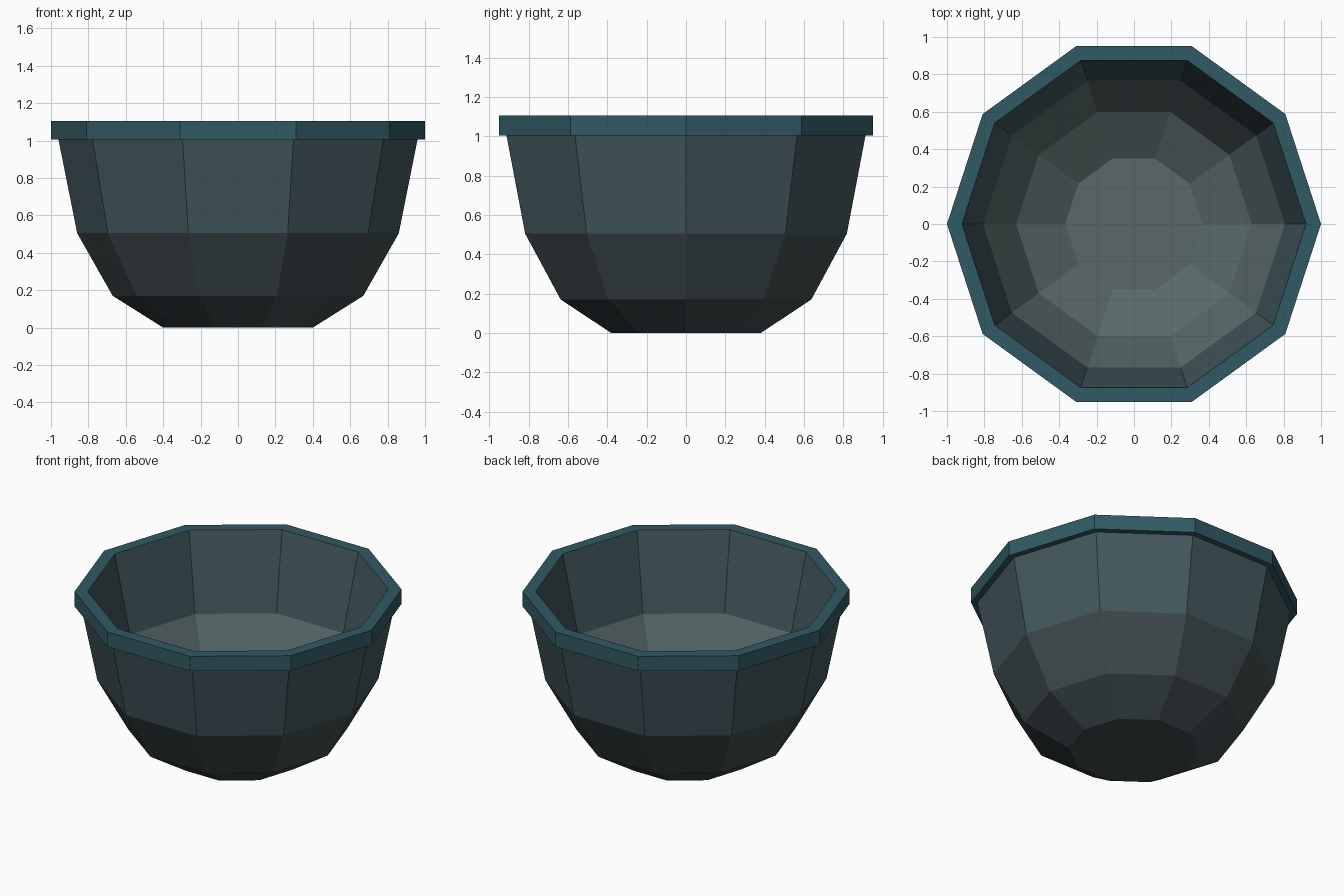
import bpy, bmesh
from math import cos, sin, tau

if "Cube" in bpy.data.objects:
    bpy.data.objects.remove(bpy.data.objects["Cube"])

SIDES = 10


def material(name, rgb):
    m = bpy.data.materials.new(name)
    m.diffuse_color = (*rgb, 1)
    m.use_nodes = True
    m.node_tree.nodes["Principled BSDF"].inputs["Base Color"].default_value = m.diffuse_color
    return m


def lathe(name, profile, band_mats, caps=None, closed=False):
    """Spin (radius, z) points into flat facets, one material per band."""
    bm = bmesh.new()
    rings = [[bm.verts.new((r * cos(tau * i / SIDES), r * sin(tau * i / SIDES), z))
              for i in range(SIDES)] for r, z in profile]
    mats = list(dict.fromkeys(band_mats + [m for _, m in caps or []]))
    pairs = list(zip(rings, rings[1:] + (rings[:1] if closed else [])))
    for (a, b), mat in zip(pairs, band_mats):
        for i in range(SIDES):
            j = (i + 1) % SIDES
            bm.faces.new((a[i], a[j], b[j], b[i])).material_index = mats.index(mat)
    for ring, mat in caps or []:
        bm.faces.new(rings[ring]).material_index = mats.index(mat)
    bmesh.ops.recalc_face_normals(bm, faces=bm.faces)
    me = bpy.data.meshes.new(name)
    bm.to_mesh(me)
    bm.free()
    for m in mats:
        me.materials.append(m)
    ob = bpy.data.objects.new(name, me)
    bpy.context.collection.objects.link(ob)
    return ob


teal = material("rim_teal", (0.03, 0.10, 0.125))
wall = material("wall_slate", (0.055, 0.095, 0.11))
lower = material("lower_slate", (0.05, 0.07, 0.075))
inner = material("inside_grey", (0.10, 0.14, 0.14))

# Whole bowl as one watertight shell: outside up, over the rim, inside down
profile = [(0.40, 0), (0.67, 0.17), (0.86, 0.505), (0.96, 1.005),
           (1.0, 1.005), (1.0, 1.105), (0.92, 1.105),
           (0.807, 0.59), (0.63, 0.255), (0.368, 0.09)]
bands = [lower, lower, wall, teal, teal, teal, wall, inner, inner]
lathe("bowl", profile, bands, caps=[(0, lower), (9, inner)])
